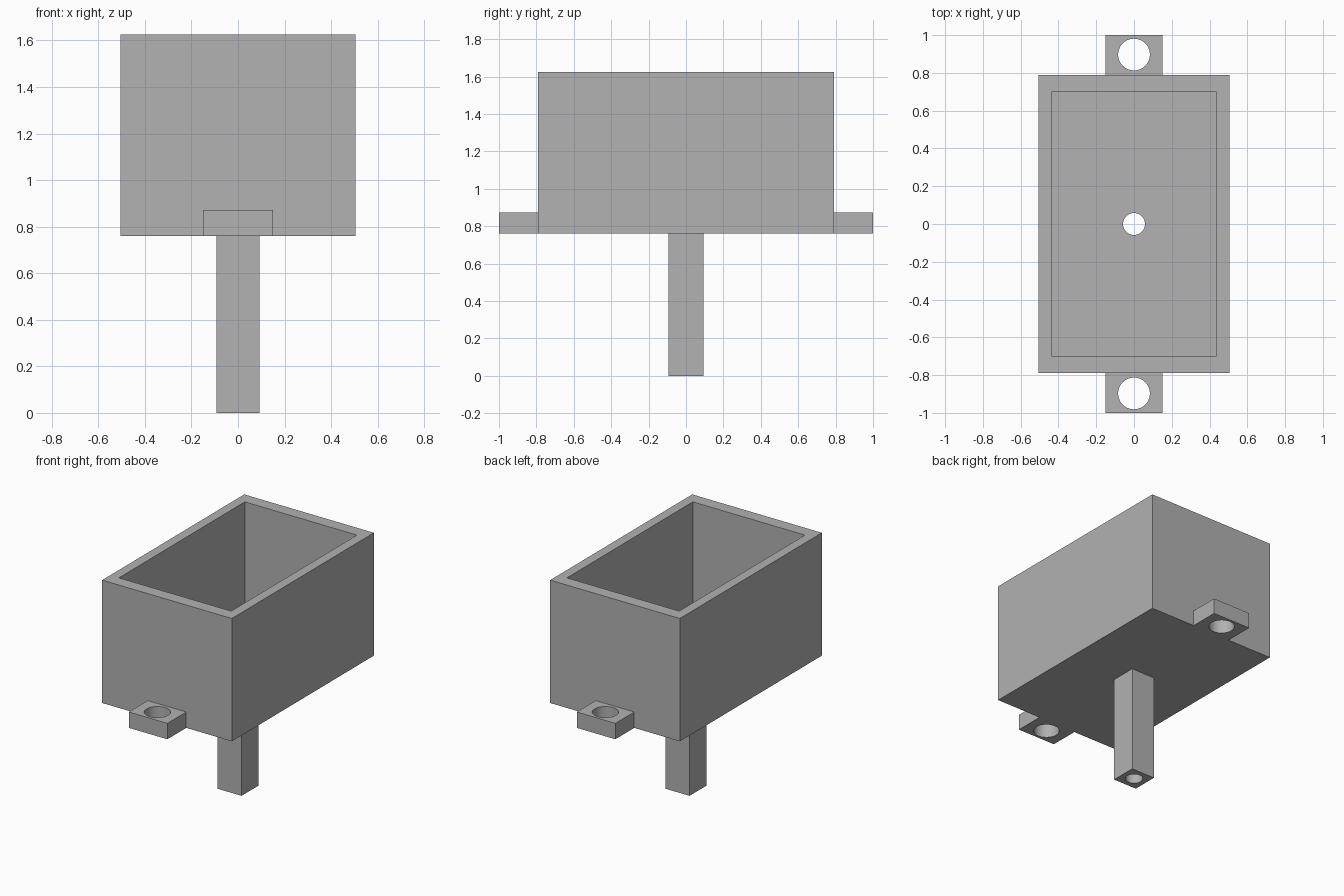
import bpy

if "Cube" in bpy.data.objects:
    bpy.data.objects.remove(bpy.data.objects["Cube"], do_unlink=True)

grey = bpy.data.materials.new("plain grey")
grey.use_nodes = True
colour = (0.445, 0.445, 0.445, 1)
grey.diffuse_color = colour
grey.node_tree.nodes["Principled BSDF"].inputs["Base Color"].default_value = colour

BASE, TOP = 0.76, 1.625          # underside and rim of the housing
HALF_X, HALF_Y = 0.505, 0.79     # outer half sizes of the housing
FLOOR = 0.08


def box(name, x0, x1, y0, y1, z0, z1):
    bpy.ops.mesh.primitive_cube_add(
        size=1, location=((x0 + x1) / 2, (y0 + y1) / 2, (z0 + z1) / 2))
    ob = bpy.context.object
    ob.name = ob.data.name = name
    ob.scale = (x1 - x0, y1 - y0, z1 - z0)
    bpy.ops.object.transform_apply(location=False, rotation=False, scale=True)
    ob.data.materials.append(grey)
    return ob


def bore(radius, y, z0, z1):
    bpy.ops.mesh.primitive_cylinder_add(
        vertices=48, radius=radius, depth=z1 - z0, location=(0, y, (z0 + z1) / 2))
    ob = bpy.context.object
    ob.data.materials.append(grey)
    return ob


def cut(ob, cutter):
    """Subtract the cutter from the part and throw the cutter away."""
    mod = ob.modifiers.new("cut", "BOOLEAN")
    mod.operation, mod.solver, mod.object = "DIFFERENCE", "EXACT", cutter
    bpy.ops.object.select_all(action="DESELECT")
    bpy.context.view_layer.objects.active = ob
    ob.select_set(True)
    bpy.ops.object.modifier_apply(modifier=mod.name)
    bpy.data.objects.remove(cutter, do_unlink=True)
    bpy.ops.object.shade_smooth_by_angle()


# Open-topped housing with a cable hole through its floor
housing = box("housing", -HALF_X, HALF_X, -HALF_Y, HALF_Y, BASE, TOP)
cut(housing, box("cavity_cutter", -0.437, 0.437, -0.70, 0.70, BASE + FLOOR, TOP + 0.2))
cut(housing, bore(0.058, 0, BASE - 0.1, BASE + FLOOR + 0.1))

# Hollow square stem under the floor
stem = box("stem", -0.093, 0.093, -0.093, 0.093, 0, BASE)
cut(stem, bore(0.058, 0, -0.1, BASE + 0.1))

# Mounting tabs with screw holes, front and back
for name, side in (("front_tab", -1), ("back_tab", 1)):
    near, far = sorted((side * HALF_Y, side))
    tab = box(name, -0.15, 0.15, near, far, BASE, BASE + 0.112)
    cut(tab, bore(0.084, side * 0.897, BASE - 0.1, BASE + 0.3))
